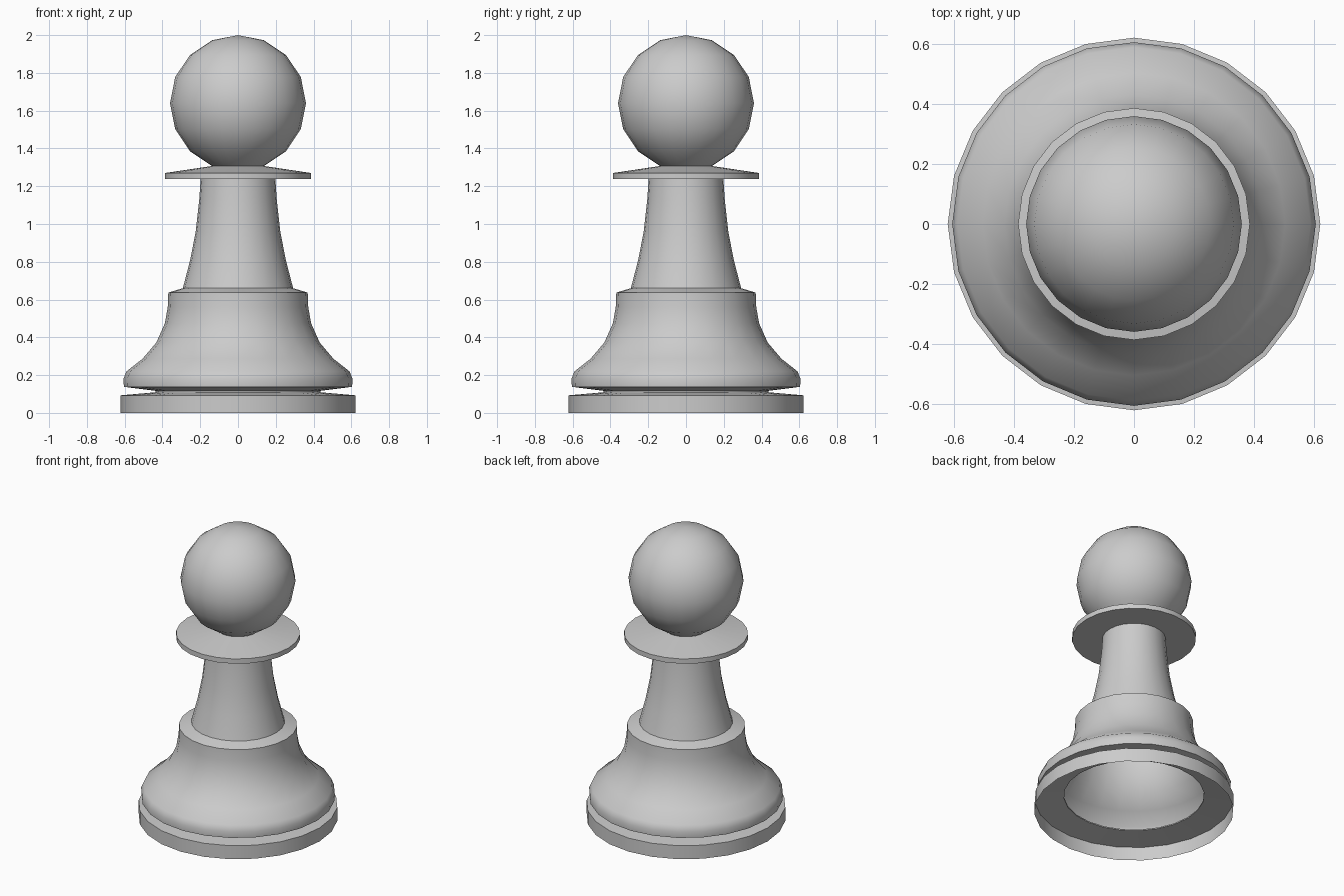
import bpy, bmesh, math

if "Cube" in bpy.data.objects:
    bpy.data.objects.remove(bpy.data.objects["Cube"])

SIDES = 24


def lathe(name, profile):
    """Spin an (r, z) profile around z; profile runs so that outside is on its right."""
    bm = bmesh.new()
    rings = []
    for k in range(SIDES):
        a = 2 * math.pi * k / SIDES
        rings.append([bm.verts.new((r * math.cos(a), r * math.sin(a), z)) for r, z in profile])
    for k in range(SIDES):
        p, q = rings[k], rings[(k + 1) % SIDES]
        for i in range(len(profile) - 1):
            bm.faces.new((p[i], q[i], q[i + 1], p[i + 1]))
    bmesh.ops.remove_doubles(bm, verts=bm.verts, dist=1e-5)
    me = bpy.data.meshes.new(name)
    bm.to_mesh(me)
    bm.free()
    ob = bpy.data.objects.new(name, me)
    bpy.context.collection.objects.link(ob)
    bpy.ops.object.select_all(action='DESELECT')
    ob.select_set(True)
    bpy.context.view_layer.objects.active = ob
    bpy.ops.object.shade_smooth_by_angle(angle=math.radians(40))
    return ob


def arc(radius, cz, start, end, n):
    """Points on a circle, angles in degrees measured from straight down."""
    pts = []
    for i in range(n + 1):
        t = math.radians(start + (end - start) * i / n)
        pts.append((max(0.0, radius * math.sin(t)), cz - radius * math.cos(t)))
    return pts


# foot rim, open underneath, with the lower half of the groove
lathe("base", [(0.622, 0), (0.622, 0.093), (0.438, 0.109)])

# flared body from the groove up to the shoulder (hollow shell)
lathe("body", [(0.438, 0.109), (0.438, 0.117), (0.604, 0.138), (0.607, 0.18),
               (0.59, 0.22), (0.505, 0.287), (0.432, 0.373), (0.387, 0.475),
               (0.372, 0.56), (0.369, 0.637), (0.292, 0.66)])

# tapering stem
lathe("stem", [(0.292, 0.66), (0.253, 0.81), (0.224, 0.96), (0.205, 1.13), (0.198, 1.237)])

# thin collar
lathe("collar", [(0.198, 1.237), (0.387, 1.237), (0.387, 1.27), (0.138, 1.307)])

# ball head
lathe("head", arc(0.36, 1.64, 22.5, 180, 7))
